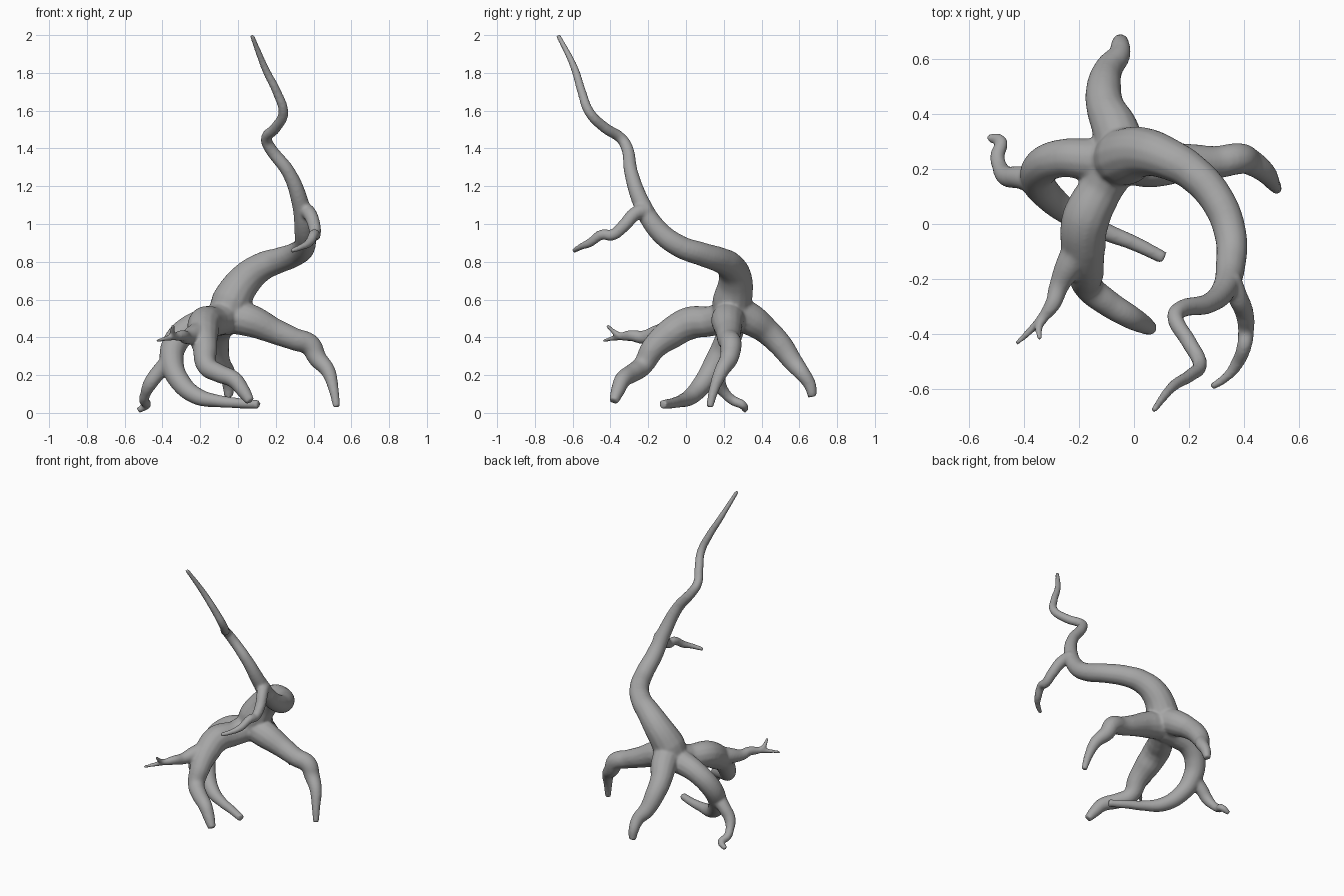
import bpy

curve = bpy.data.curves.new("driftwood_tree", 'CURVE')
curve.dimensions = '3D'
curve.bevel_depth = 1.0
curve.bevel_resolution = 5
curve.resolution_u = 8
curve.use_fill_caps = True


def limb(*pts):
    """Tapered round limb through (x, y, z, radius) points."""
    s = curve.splines.new('BEZIER')
    s.bezier_points.add(len(pts) - 1)
    for bp, (x, y, z, r) in zip(s.bezier_points, pts):
        bp.co = (x, y, z)
        bp.radius = r
        bp.handle_left_type = bp.handle_right_type = 'AUTO'


# trunk sweeping round and up to the thin tip
limb((-.075, .22, .47, .09), (-.035, .245, .59, .106), (.04, .262, .705, .09),
     (.13, .235, .775, .076), (.21, .19, .805, .068), (.305, .085, .84, .063),
     (.352, -.04, .885, .059), (.352, -.15, .97, .055), (.33, -.235, 1.11, .046),
     (.27, -.29, 1.27, .037), (.165, -.315, 1.41, .032), (.15, -.34, 1.45, .03),
     (.2, -.43, 1.51, .029), (.24, -.51, 1.59, .027), (.205, -.552, 1.7, .024),
     (.15, -.585, 1.81, .021), (.12, -.615, 1.88, .018), (.073, -.678, 2.0, .013))
# drooping side branch
limb((.345, -.2, 1.07, .045), (.375, -.26, 1.06, .038), (.405, -.335, .985, .034),
     (.408, -.395, .94, .03), (.403, -.44, .945, .028), (.375, -.51, .9, .024),
     (.34, -.555, .88, .018), (.283, -.595, .858, .014))
# right root
limb((-.05, .24, .51, .09), (.06, .22, .49, .088), (.2, .225, .43, .068),
     (.3, .225, .39, .06), (.38, .238, .36, .058), (.42, .228, .29, .05),
     (.475, .19, .225, .04), (.505, .15, .13, .028), (.522, .125, .03, .019))
# back root
limb((-.04, .26, .54, .09), (-.07, .35, .49, .085), (-.105, .43, .43, .07),
     (-.11, .5, .36, .064), (-.09, .57, .265, .052), (-.055, .615, .21, .042),
     (-.05, .655, .15, .034), (-.05, .67, .085, .024))
# left root curling underneath
limb((-.06, .23, .5, .09), (-.16, .235, .48, .078), (-.26, .24, .445, .07),
     (-.335, .21, .365, .068), (-.35, .16, .27, .063), (-.31, .1, .17, .055),
     (-.22, .03, .09, .046), (-.1, -.03, .062, .033), (0, -.07, .052, .028),
     (.11, -.124, .045, .024))
# small rootlet on the left root
limb((-.35, .16, .28, .05), (-.42, .17, .215, .042), (-.465, .175, .155, .038),
     (-.49, .21, .1, .028), (-.498, .25, .065, .027), (-.485, .3, .042, .024),
     (-.53, .314, .012, .016))
# front root
limb((-.07, .22, .51, .09), (-.12, .13, .485, .08), (-.175, .02, .475, .088),
     (-.185, -.08, .42, .083), (-.175, -.17, .345, .066), (-.165, -.23, .25, .054),
     (-.1, -.285, .21, .05), (-.02, -.335, .175, .045), (.025, -.36, .12, .038),
     (.065, -.383, .06, .026))
# forked twig on the front root
limb((-.19, -.08, .43, .065), (-.235, -.15, .415, .052), (-.275, -.23, .4, .036),
     (-.295, -.29, .41, .03), (-.35, -.36, .4, .017), (-.43, -.437, .382, .01))
limb((-.285, -.28, .405, .026), (-.33, -.34, .405, .021), (-.345, -.37, .42, .016),
     (-.345, -.42, .465, .01))

# turn to one mesh and fuse the limbs with softened crotches
temp = bpy.data.objects.new("temp", curve)
bpy.context.collection.objects.link(temp)
bpy.context.view_layer.update()
dg = bpy.context.evaluated_depsgraph_get()
mesh = bpy.data.meshes.new_from_object(temp.evaluated_get(dg))
bpy.data.objects.remove(temp)

# dark grey wood
wood = bpy.data.materials.new("dark_wood")
wood.diffuse_color = (.38, .38, .38, 1)
mesh.materials.clear()
mesh.materials.append(wood)

tree = bpy.data.objects.new("driftwood_tree", mesh)
bpy.context.collection.objects.link(tree)
fuse = tree.modifiers.new("fuse", 'REMESH')
fuse.mode = 'VOXEL'
fuse.voxel_size = 0.008
fuse.use_smooth_shade = True
soft = tree.modifiers.new("soften", 'SMOOTH')
soft.factor = 0.5
soft.iterations = 10
